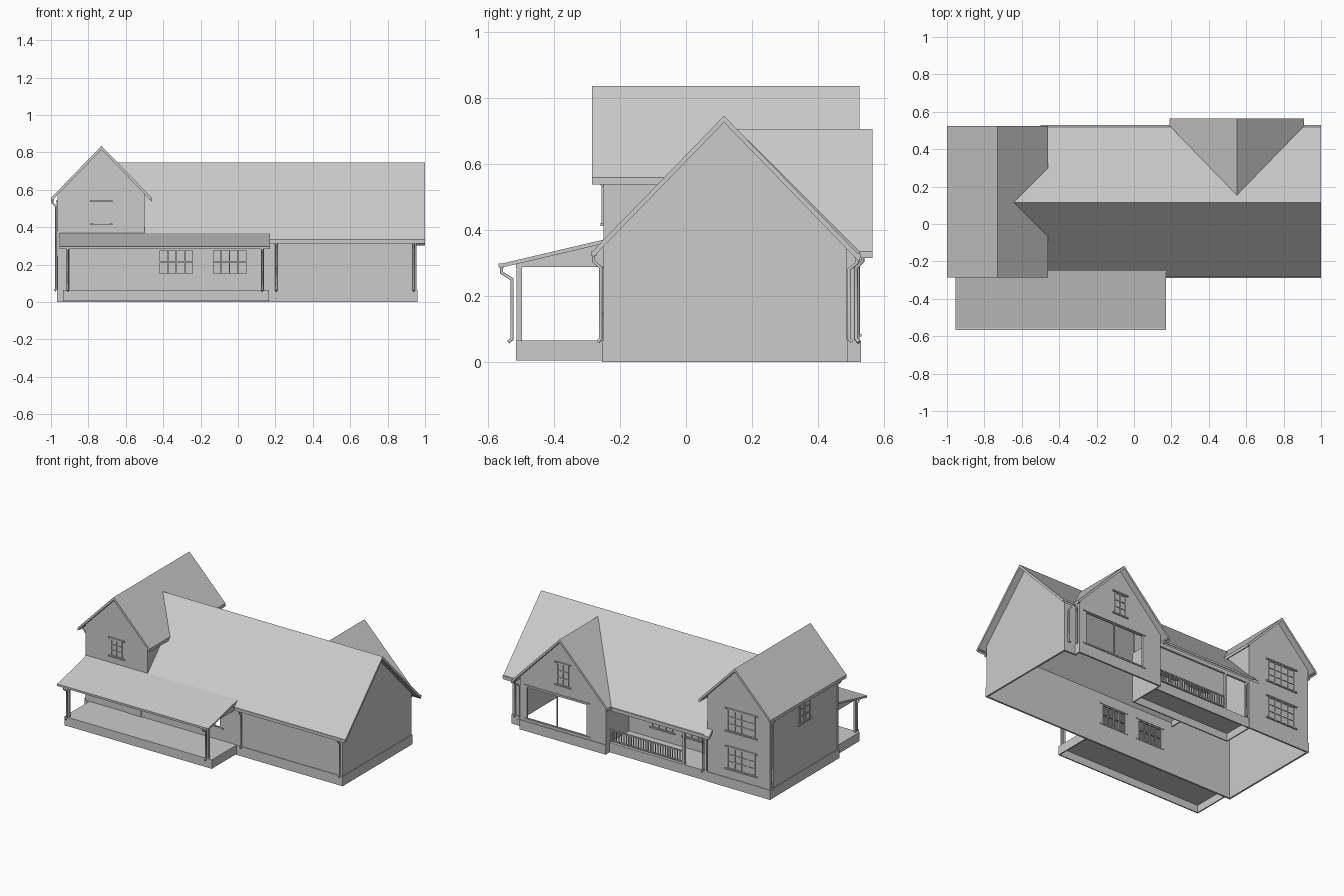
import bpy
import bmesh
from mathutils import Vector

cube = bpy.data.objects.get("Cube")
if cube:
    bpy.data.objects.remove(cube)

grey = bpy.data.materials.new("plain_grey")
grey.use_nodes = True
grey.diffuse_color = (0.6, 0.6, 0.6, 1)
grey.node_tree.nodes["Principled BSDF"].inputs["Base Color"].default_value = (0.6, 0.6, 0.6, 1)


def finish(name, data):
    ob = bpy.data.objects.new(name, data)
    bpy.context.collection.objects.link(ob)
    data.materials.append(grey)
    return ob


def extruded(name, points, offset):
    """Solid made by sweeping a flat outline along an offset."""
    bm = bmesh.new()
    face = bm.faces.new([bm.verts.new(p) for p in points])
    swept = bmesh.ops.extrude_face_region(bm, geom=[face])["geom"]
    verts = [v for v in swept if isinstance(v, bmesh.types.BMVert)]
    bmesh.ops.translate(bm, verts=verts, vec=offset)
    if not any(len(e.link_faces) == 2 and f is face for e in face.edges for f in e.link_faces):
        bm.faces.new(face.verts[:])
    bmesh.ops.recalc_face_normals(bm, faces=bm.faces[:])
    mesh = bpy.data.meshes.new(name)
    bm.to_mesh(mesh)
    bm.free()
    return finish(name, mesh)


def box(name, x, y, z):
    base = [(x[0], y[0], z[0]), (x[1], y[0], z[0]), (x[1], y[1], z[0]), (x[0], y[1], z[0])]
    return extruded(name, base, (0, 0, z[1] - z[0]))


def wall_y(name, outline, y, depth):
    return extruded(name, [(x, y, z) for x, z in outline], (0, depth, 0))


def wall_x(name, outline, x, depth):
    return extruded(name, [(x, y, z) for y, z in outline], (depth, 0, 0))


def roof(name, outline, height, thick=0.02):
    return extruded(name, [(x, y, height(x, y)) for x, y in outline], (0, 0, -thick))


def cut(wall, x, y, z):
    cutter = box("cutter", x, y, z)
    cutter.hide_render = True
    mod = wall.modifiers.new("opening", "BOOLEAN")
    mod.operation = "DIFFERENCE"
    mod.object = cutter
    bpy.context.view_layer.objects.active = wall
    bpy.ops.object.modifier_apply(modifier=mod.name)
    bpy.data.objects.remove(cutter)


def window(name, axis, plane, centre, z, width, cols, rows):
    """Frame, glazing bars and sill lying on a wall plane."""
    w, t, d = width / 2, 0.006, 0.005

    def bar(label, a, b, low, high, depth=d):
        across, along = (plane - depth, plane + depth), (a, b)
        if axis == "y":
            box(label, along, across, (low, high))
        else:
            box(label, across, along, (low, high))

    for i in range(cols + 1):
        p = centre - w + width * i / cols
        bar(name + "_upright", p - t / 2, p + t / 2, z[0], z[1])
    for i in range(rows + 1):
        p = z[0] + (z[1] - z[0]) * i / rows
        bar(name + "_bar", centre - w, centre + w, p - t / 2, p + t / 2)
    for p in (z[0] - 0.008, z[1] + 0.004):
        bar(name + "_sill", centre - w - 0.02, centre + w + 0.02, p, p + 0.008, 0.009)


def pipe(name, points):
    curve = bpy.data.curves.new(name, "CURVE")
    curve.dimensions = "3D"
    curve.bevel_depth = 0.006
    curve.bevel_resolution = 1
    curve.use_fill_caps = True
    spline = curve.splines.new("POLY")
    spline.points.add(len(points) - 1)
    for p, co in zip(spline.points, points):
        p.co = (*co, 1)
    return finish(name, curve)


def downspout(name, top, inward, bottom=0.07):
    top, inward = Vector(top), Vector(inward)
    down = Vector((0, 0, -1))
    knee = top + down * 0.02
    elbow = knee + inward + down * 0.02
    foot = Vector((elbow.x, elbow.y, bottom))
    pipe(name, [top, knee, elbow, foot, foot - inward * 0.4 - Vector((0, 0, 0.01))])


# Main measurements
S = 1.03
L, R, W = -0.965, 0.955, -0.50       # left wall, right wall, wing inner wall
F, B, BAY, REC = -0.25, 0.485, 0.525, 0.27
RIDGE_Y, WING_X, BAY_X = 0.115, -0.73, 0.55
T = 0.008                            # wall thickness


def main_h(x, y):
    return 0.745 - S * abs(y - RIDGE_Y)


def wing_h(x, y):
    return 0.835 - S * abs(x - WING_X)


def bay_h(x, y):
    return 0.705 - S * abs(x - BAY_X)


G = 0.015                            # gap from roof top to wall top

# Front wall with the wing gable, and its window openings
front = wall_y("front_wall", [(L, 0), (R, 0), (R, main_h(0, F) - G), (W, main_h(0, F) - G),
                              (W, wing_h(W, 0) - G), (WING_X, 0.82), (L, wing_h(L, 0) - G)], F, T)
for x in (-0.33, -0.045):
    cut(front, (x - 0.09, x + 0.09), (F - 0.02, F + 0.03), (0.15, 0.28))
    window("porch_window", "y", F + 0.003, x, (0.15, 0.28), 0.18, 4, 2)
window("wing_front_window", "y", F, WING_X, (0.42, 0.53), 0.08, 2, 3)
box("front_door", (-0.64, -0.545), (F - 0.005, F), (0.065, 0.27))

# Right gable wall and left wing walls
wall_x("right_gable_wall", [(F, 0), (B, 0), (B, main_h(0, B) - G), (RIDGE_Y, 0.73),
                            (F, main_h(0, F) - G)], R - T, T)
wall_x("wing_left_wall", [(F, 0), (B, 0), (B, wing_h(L, 0) - G), (F, wing_h(L, 0) - G)], L, T)
wall_x("wing_inner_wall", [(F, 0.33), (REC, 0.33), (REC, 0), (B, 0), (B, wing_h(W, 0) - G),
                           (F, wing_h(W, 0) - G)], W - T, T)
wall_y("wing_back_wall", [(L, 0), (W, 0), (W, wing_h(W, 0) - G), (WING_X, 0.82),
                          (L, wing_h(L, 0) - G)], B - T, T)
for z in (0.13, 0.385):
    window("wing_back_window", "y", B, -0.755, (z, z + 0.14), 0.2, 4, 3)
window("wing_side_window", "x", L, RIDGE_Y, (0.39, 0.53), 0.11, 2, 3)

# Back bay with its large glazed opening
X0, X1 = 0.23, 0.87
bay = wall_y("bay_wall", [(X0, 0), (X1, 0), (X1, bay_h(X1, 0) - G), (BAY_X, 0.69),
                          (X0, bay_h(X0, 0) - G)], BAY - T, T)
cut(bay, (0.37, 0.82), (BAY - 0.03, BAY + 0.02), (0.085, 0.30))
window("bay_large_window", "y", BAY - 0.003, 0.595, (0.085, 0.30), 0.45, 2, 1)
window("bay_upper_window", "y", BAY, BAY_X, (0.38, 0.52), 0.08, 2, 3)
box("bay_outer_side", (X1 - T, X1), (B - T, BAY), (0, 0.35))
box("bay_porch_side", (X0, X0 + T), (REC, BAY), (0, 0.34))
box("back_corner_wall", (X1, R), (B - T, B), (0, 0.345))

# Recessed back porch
box("recess_wall", (W, X0), (REC, REC + T), (0, main_h(0, REC) - G))
box("back_porch_deck", (W, X0), (REC, B), (0.05, 0.065))
box("back_porch_skirt", (W, X0), (B - T, B), (0, 0.065))
box("back_porch_beam", (W, X0), (B - 0.015, B), (0.31, 0.345))
window("recess_window", "y", REC + T, -0.02, (0.14, 0.27), 0.15, 3, 2)
window("recess_side_window", "y", REC + T, -0.26, (0.14, 0.27), 0.15, 3, 2)
box("back_door", (-0.45, -0.36), (REC + T, REC + 0.013), (0.065, 0.27))
for x in (-0.32, W + 0.015):
    box("back_porch_post", (x - 0.008, x + 0.008), (B - 0.016, B), (0.065, 0.31))
for z in (0.075, 0.145):
    box("porch_rail", (-0.32, X0), (B - 0.012, B - 0.003), (z, z + 0.008))
for i in range(30):
    x = -0.31 + i * 0.0182
    box("baluster", (x, x + 0.005), (B - 0.01, B - 0.005), (0.08, 0.147))

# Foundation band, standing slightly proud of the walls
P = 0.004
for x, y in (((L - P, R + P), (F - P, F)), ((R, R + P), (F, B)), ((L - P, L), (F, B)),
             ((L - P, W), (B, B + P)), ((X0, X1), (BAY, BAY + P)), ((X1, R + P), (B, B + P)),
             ((X1, X1 + P), (B, BAY + P))):
    box("foundation", x, y, (0, 0.065))

# Roofs
VY = (wing_h(W, 0) - 0.745) / S      # valley offset from the main ridge (negative)
VX = WING_X + 0.09 / S
roof("main_roof_front", [(1, RIDGE_Y), (1, -0.285), (0.17, -0.285), (0.17, F), (W, F),
                         (W, RIDGE_Y + VY), (VX, RIDGE_Y)], main_h)
roof("main_roof_back", [(1, RIDGE_Y), (1, 0.525), (0.91, 0.525), (BAY_X, 0.154), (0.19, 0.525),
                        (W - 0.04, 0.525), (W - 0.04, 0.49), (W, 0.49), (W, RIDGE_Y - VY),
                        (VX, RIDGE_Y)], main_h)
for side, x in (("left", -1.0), ("right", -0.46)):
    roof("wing_roof_" + side, [(WING_X, -0.285), (WING_X, 0.525), (x, 0.525), (x, -0.285)], wing_h)
for x in (0.19, 0.91):
    roof("bay_roof", [(BAY_X, 0.154), (BAY_X, 0.565), (x, 0.565), (x, 0.525)], bay_h)

# Front porch: slab, roof, closed ends and posts
PX0, PX1, PF = -0.935, 0.165, -0.515
box("porch_floor", (PX0, PX1), (PF, F), (0.055, 0.065))
box("porch_skirt_front", (PX0, PX1), (PF, PF + T), (0.005, 0.055))
for x in (PX0, PX1 - T):
    box("porch_skirt_side", (x, x + T), (PF + T, F), (0.005, 0.055))
roof("porch_roof", [(-0.955, -0.565), (0.172, -0.565), (0.172, F), (-0.955, F)],
     lambda x, y: 0.37 + (y - F) * 0.235, 0.012)
box("porch_beam", (-0.92, 0.14), (PF, PF + 0.02), (0.285, 0.298))
for x in (-0.92, 0.13):
    wall_x("porch_roof_end", [(PF, 0.287), (F, 0.287), (F, 0.36), (PF, 0.298)], x, 0.01)
for x in (-0.91, 0.13):
    box("porch_post", (x - 0.008, x + 0.008), (PF + 0.002, PF + 0.018), (0.065, 0.287))

# Gutters
box("porch_gutter", (-0.955, 0.172), (-0.567, -0.552), (0.287, 0.298))
box("front_gutter", (0.172, 1), (-0.288, -0.27), (0.322, 0.335))
for x in ((W, 0.2), (0.9, 1)):
    box("back_gutter", x, (0.51, 0.528), (0.315, 0.328))
for x in (-1.0, -0.475):
    box("wing_gutter", (x, x + 0.015), (-0.285, 0.525), (0.545, 0.558))
for x in (0.19, 0.895):
    box("bay_gutter", (x, x + 0.015), (0.525, 0.565), (0.322, 0.335))

# Downspouts
for x in (0.205, 0.94):
    downspout("front_downspout", (x, -0.28, 0.325), (0, 0.022, 0))
for x in (-0.91, 0.13):
    downspout("porch_downspout", (x, -0.558, 0.29), (0, 0.032, 0))
for x in (0.93, -0.47):
    downspout("back_downspout", (x, 0.518, 0.32), (0, -0.025, 0))
for y in (-0.23, 0.465):
    downspout("wing_downspout", (-0.992, y, 0.55), (0.02, 0, 0))
downspout("bay_downspout", (0.9, 0.535, 0.325), (-0.02, -0.02, 0))
